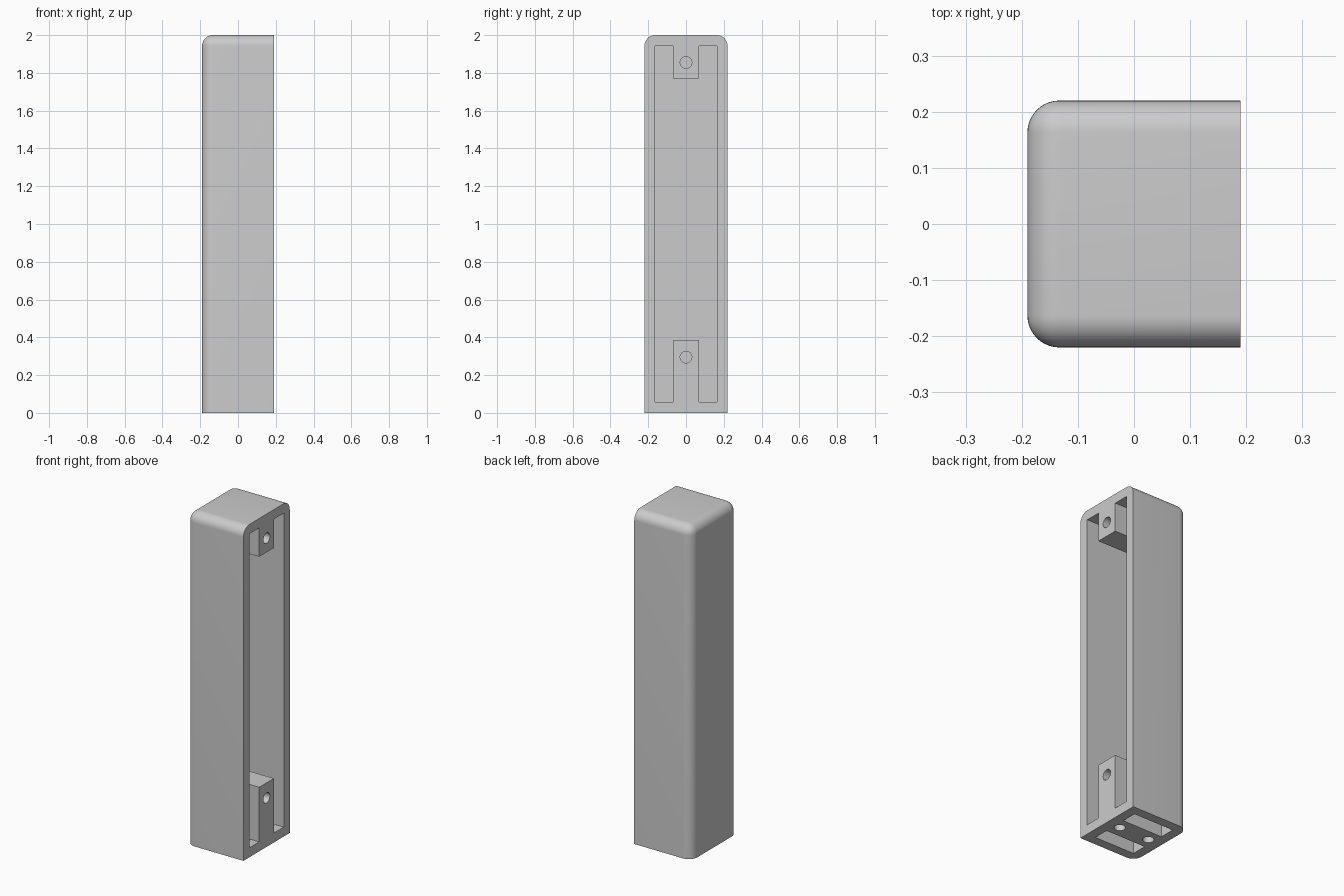
import bpy, bmesh, math
from mathutils import Matrix

if "Cube" in bpy.data.objects:
    bpy.data.objects.remove(bpy.data.objects["Cube"], do_unlink=True)

HX, HY, H = 0.19, 0.22, 2.0      # half depth, half width, height
WALL, POST, R = 0.057, 0.07, 0.031
IX, IY = HX - WALL, HY - WALL    # inner half sizes
CUT_X = HX + 0.05

grey = bpy.data.materials.new("plain grey")
grey.use_nodes = True
colour = (0.6, 0.6, 0.6, 1)
grey.diffuse_color = colour
grey.node_tree.nodes["Principled BSDF"].inputs["Base Color"].default_value = colour


def make(name, bm):
    bmesh.ops.recalc_face_normals(bm, faces=bm.faces)
    mesh = bpy.data.meshes.new(name)
    bm.to_mesh(mesh)
    bm.free()
    mesh.materials.append(grey)
    obj = bpy.data.objects.new(name, mesh)
    bpy.context.collection.objects.link(obj)
    return obj


def box(x0, x1, y0, y1, z0, z1):
    bm = bmesh.new()
    centre = Matrix.Translation(((x0 + x1) / 2, (y0 + y1) / 2, (z0 + z1) / 2))
    size = Matrix.Diagonal((x1 - x0, y1 - y0, z1 - z0, 1))
    bmesh.ops.create_cube(bm, size=1, matrix=centre @ size)
    return bm


def prism(outline, x0, x1):
    bm = bmesh.new()
    face = bm.faces.new([bm.verts.new((x0, y, z)) for y, z in outline])
    side = bmesh.ops.extrude_face_region(bm, geom=[face])["geom"]
    bmesh.ops.translate(bm, vec=(x1 - x0, 0, 0),
                        verts=[v for v in side if isinstance(v, bmesh.types.BMVert)])
    return bm


def drill(matrix, depth):
    bm = bmesh.new()
    bmesh.ops.create_cone(bm, cap_ends=True, segments=32, radius1=R, radius2=R,
                          depth=depth, matrix=matrix)
    return bm


# Rounded housing: every edge that avoids the open side and the base
bm = box(-HX, HX, -HY, HY, 0, H)


def rounded(edge):
    return not any(all(test(v.co) for v in edge.verts)
                   for test in (lambda c: c.x > 0, lambda c: c.z < 0.01))


bmesh.ops.bevel(bm, geom=[e for e in bm.edges if rounded(e)], offset=WALL,
                segments=10, profile=0.5, affect='EDGES')
housing = make("housing", bm)

# Cavity outline leaves a mounting block at each end
low, high = WALL, H - WALL
half = [(IY, low), (IY, high), (POST, high), (POST, 1.77)]
half_low = [(POST, 0.385), (POST, low)]
outline = (half + [(-y, z) for y, z in reversed(half)]
           + [(-y, z) for y, z in reversed(half_low)] + half_low)
cutters = [make("cavity_cutter", prism(outline, -IX, CUT_X))]

# Slots through the base
for s in (-1, 1):
    y0, y1 = sorted((s * POST, s * IY))
    cutters.append(make("slot_cutter", box(-IX, IX, y0, y1, -0.05, low + 0.02)))

# Screw holes in the mounting blocks, then up through the base
turn = Matrix.Rotation(math.pi / 2, 4, 'Y')
for z in (0.295, 1.855):
    cutters.append(make("screw_hole_cutter",
                        drill(Matrix.Translation((CUT_X - 0.15, 0, z)) @ turn, 0.3)))
for x in (-0.1, 0.1):
    cutters.append(make("base_hole_cutter",
                        drill(Matrix.Translation((x, 0, 0.1225)), 0.345)))

bpy.ops.object.select_all(action='DESELECT')
bpy.context.view_layer.objects.active = housing
housing.select_set(True)
for cutter in cutters:
    cutter.hide_render = True
    mod = housing.modifiers.new("cut", 'BOOLEAN')
    mod.operation = 'DIFFERENCE'
    mod.solver = 'EXACT'
    mod.object = cutter
    bpy.ops.object.modifier_apply(modifier=mod.name)
    bpy.data.objects.remove(cutter, do_unlink=True)

bpy.ops.object.shade_smooth_by_angle(angle=math.radians(30))
